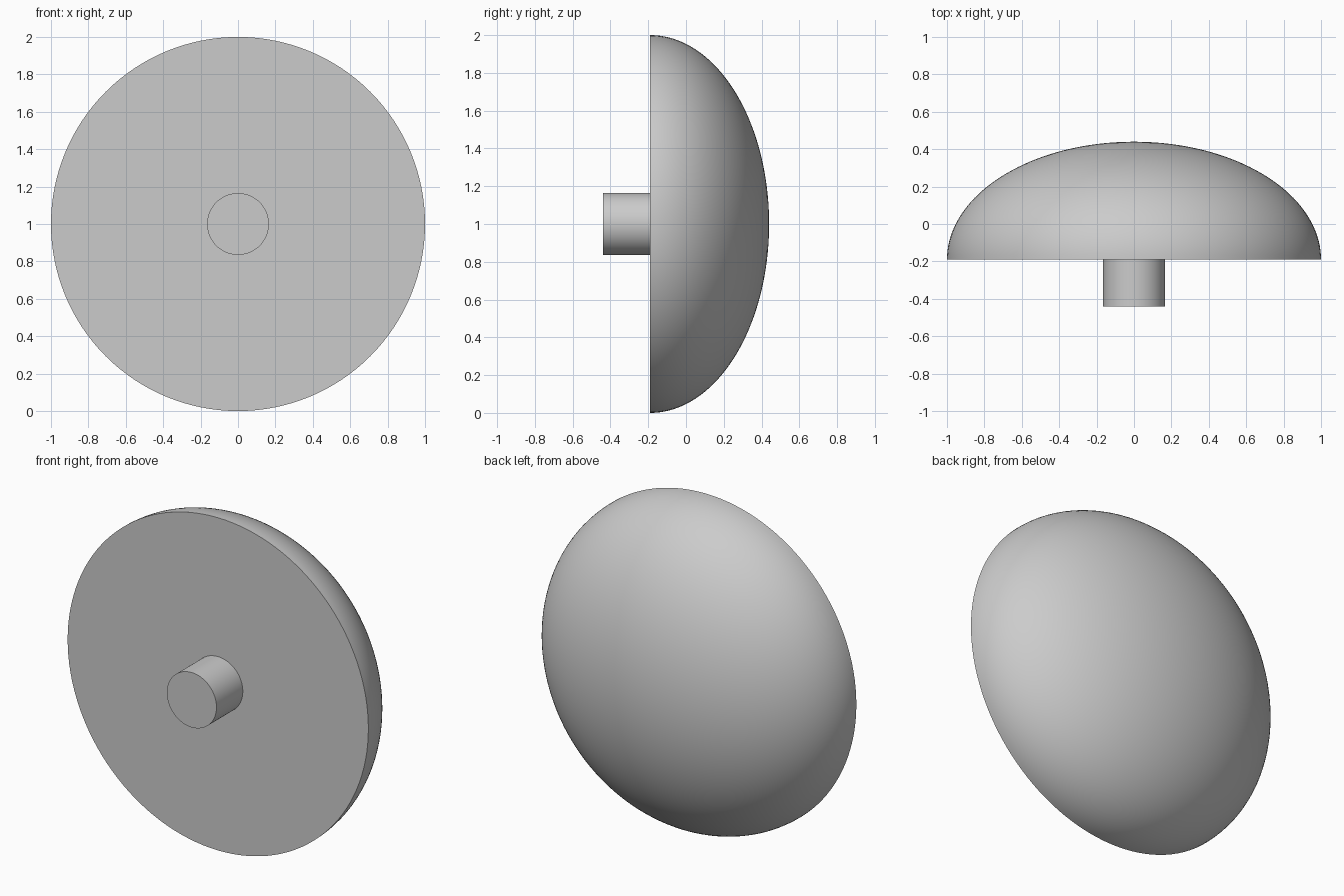
import bpy
import bmesh
from math import sin, cos, pi, radians
from mathutils import Matrix

cube = bpy.data.objects.get("Cube")
if cube:
    bpy.data.objects.remove(cube, do_unlink=True)

FRONT, RIM, BACK = -0.44, -0.19, 0.44   # y of the stem end, flat face and dome tip
CENTRE_Z = 1.0
STEM_RADIUS = 0.165

grey = bpy.data.materials.new("light grey")
grey.use_nodes = True
grey.diffuse_color = (0.6, 0.6, 0.6, 1)
grey.node_tree.nodes["Principled BSDF"].inputs["Base Color"].default_value = grey.diffuse_color


def lathe(name, profile, steps=128):
    """Turn a (radius, y) profile around the y axis."""
    bm = bmesh.new()
    verts = [bm.verts.new((r, y, 0)) for r, y in profile]
    edges = [bm.edges.new(pair) for pair in zip(verts, verts[1:])]
    bmesh.ops.spin(bm, geom=verts + edges, cent=(0, 0, 0), axis=(0, 1, 0),
                   angle=2 * pi, steps=steps)
    bmesh.ops.remove_doubles(bm, verts=bm.verts, dist=1e-5)
    bmesh.ops.recalc_face_normals(bm, faces=bm.faces)
    bmesh.ops.transform(bm, matrix=Matrix.Translation((0, 0, CENTRE_Z)), verts=bm.verts)
    mesh = bpy.data.meshes.new(name)
    bm.to_mesh(mesh)
    bm.free()
    mesh.materials.append(grey)
    obj = bpy.data.objects.new(name, mesh)
    bpy.context.collection.objects.link(obj)
    bpy.ops.object.select_all(action="DESELECT")
    obj.select_set(True)
    bpy.context.view_layer.objects.active = obj
    bpy.ops.object.shade_smooth_by_angle(angle=radians(30))
    return obj


# Half-ellipsoid dome closed by a flat front face
rings = 40
arc = [(cos(i / rings * pi / 2), RIM + (BACK - RIM) * sin(i / rings * pi / 2))
       for i in range(rings)]
lathe("dome", [(0, RIM)] + arc + [(0, BACK)])

# Short round stem, let slightly into the flat face
lathe("stem", [(0, FRONT), (STEM_RADIUS, FRONT), (STEM_RADIUS, RIM + 0.02), (0, RIM + 0.02)])
